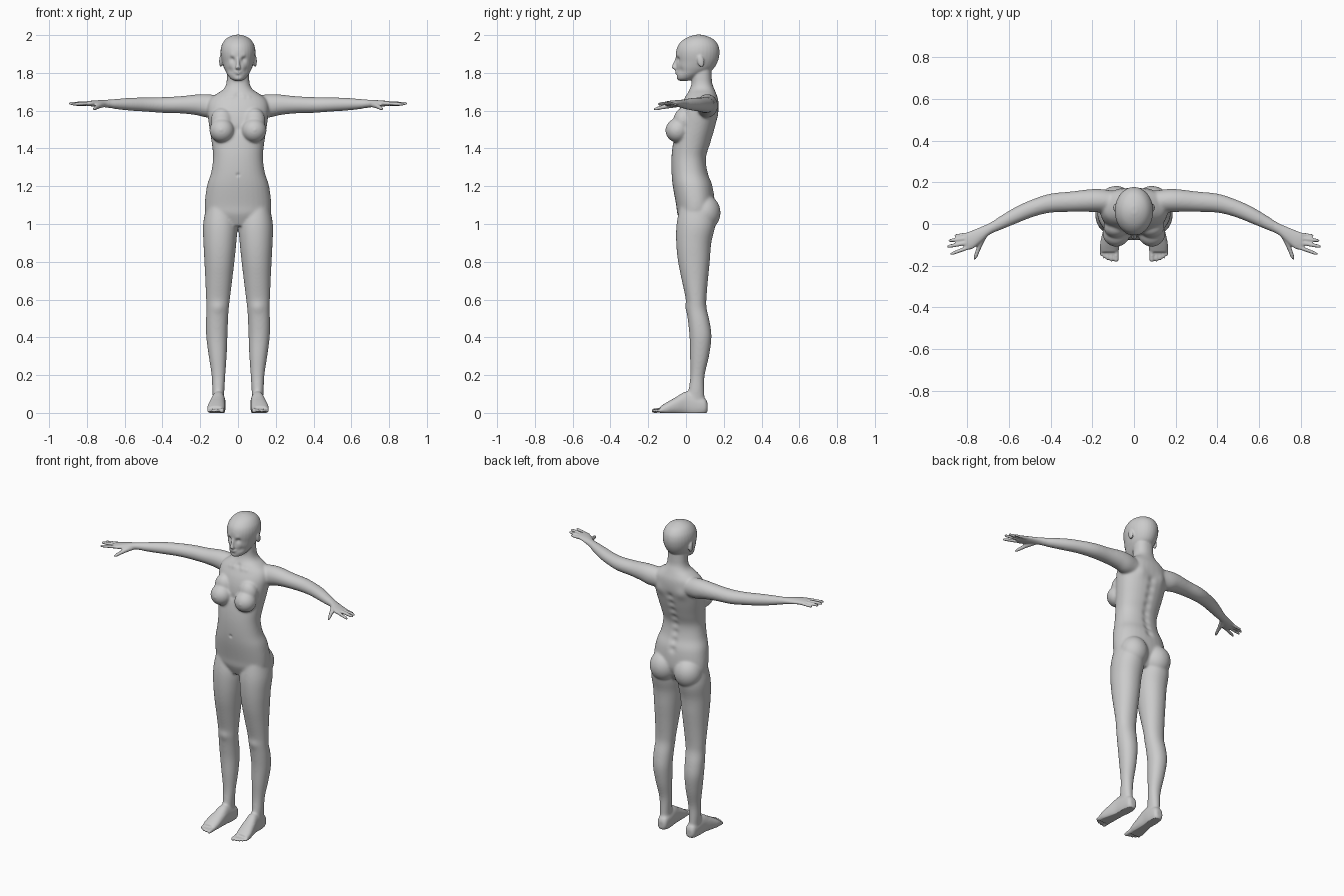
import bpy, bmesh, math
from mathutils import Vector, Matrix

bm = bmesh.new()
AXES = {'X': (Vector((0, 1, 0)), Vector((0, 0, 1))),
        'Y': (Vector((1, 0, 0)), Vector((0, 0, 1))),
        'Z': (Vector((1, 0, 0)), Vector((0, 1, 0)))}


def smooth_rows(rows, steps=4):
    """Catmull-Rom interpolation of section rows."""
    out = []
    for i in range(len(rows) - 1):
        p = [rows[max(0, i - 1)], rows[i], rows[i + 1], rows[min(len(rows) - 1, i + 2)]]
        for s in range(steps):
            t = s / steps
            out.append([0.5 * (2 * b + (c - a) * t + (2 * a - 5 * b + 4 * c - d) * t * t
                               + (3 * b - a - 3 * c + d) * t ** 3) for a, b, c, d in zip(*p)])
    return out + [list(rows[-1])]


def loft(rows, axis, mirror=False, power=2.0, n=32):
    """Skin closed sections; each row is centre x, y, z and two radii."""
    side, up = AXES[axis]
    for sx in ((1, -1) if mirror else (1,)):
        rings = []
        for x, y, z, r1, r2 in smooth_rows(rows):
            ring = []
            for k in range(n):
                a = math.tau * k / n
                c, s = math.cos(a), math.sin(a)
                c = math.copysign(abs(c) ** (2 / power), c)
                s = math.copysign(abs(s) ** (2 / power), s)
                p = Vector((x, y, z)) + side * (c * r1) + up * (s * r2)
                ring.append(bm.verts.new((p.x * sx, p.y, p.z)))
            rings.append(ring)
        for a, b in zip(rings, rings[1:]):
            for k in range(n):
                bm.faces.new((a[k], a[(k + 1) % n], b[(k + 1) % n], b[k]))
        bm.faces.new(rings[0])
        bm.faces.new(rings[-1])


def blob(c, r, mirror=True, tilt=0.0):
    """Ellipsoid, optionally mirrored and tilted about x."""
    for sx in ((1, -1) if mirror else (1,)):
        m = (Matrix.Translation((c[0] * sx, c[1], c[2])) @ Matrix.Rotation(tilt, 4, 'X')
             @ Matrix.Diagonal((*r, 1)))
        bmesh.ops.create_uvsphere(bm, u_segments=32, v_segments=20, radius=1, matrix=m)


def digit(a, b, r, axis):
    """Round-ended finger or toe from a to b."""
    a, b = Vector(a), Vector(b)
    loft([(*a.lerp(b, t), r * k, r * k) for t, k in
          ((0, 1), (.4, 1), (.75, .92), (.93, .78), (1, .35))], axis, True, n=16)


def fb(rows):
    """z, front y, back y, half width -> central section rows."""
    return [(0, (f + b) / 2, z, w, (b - f) / 2) for z, f, b, w in rows]


# torso and neck
loft(fb([(.99, -.02, .11, .08), (1.05, -.045, .14, .162), (1.10, -.052, .152, .176),
         (1.20, -.07, .142, .165), (1.27, -.077, .117, .143), (1.35, -.077, .108, .132),
         (1.42, -.07, .128, .138), (1.50, -.055, .152, .150), (1.57, -.045, .168, .160),
         (1.62, -.03, .173, .163), (1.66, -.01, .170, .15), (1.69, .005, .16, .112),
         (1.715, .02, .15, .076), (1.75, .03, .138, .061), (1.82, .03, .135, .058)]),
     'Z', power=2.25)

# breasts and buttocks
blob((.085, -.045, 1.495), (.066, .064, .064))
blob((.085, -.015, 1.545), (.06, .052, .07))
blob((.086, .098, 1.06), (.086, .085, .095))

# head
loft(fb([(1.756, -.036, .0, .016), (1.768, -.048, .045, .038), (1.79, -.051, .09, .056),
         (1.81, -.050, .13, .067), (1.83, -.052, .152, .076), (1.86, -.050, .168, .085),
         (1.89, -.053, .176, .091), (1.92, -.051, .177, .092), (1.95, -.039, .169, .085),
         (1.977, -.012, .147, .067), (1.993, .02, .115, .043), (2.002, .05, .085, .014)]), 'Z')

# nose, lips and ears
loft([(0, -.042, 1.885, .008, .012), (0, -.052, 1.86, .008, .012),
      (0, -.060, 1.838, .011, .013), (0, -.061, 1.826, .014, .014),
      (0, -.054, 1.818, .010, .008)], 'Z')
blob((0, -.044, 1.806), (.023, .014, .006), False)
blob((0, -.043, 1.797), (.020, .014, .006), False)
blob((.091, .078, 1.862), (.009, .018, .032), True, .2)

# legs
legs = [(1.10, .165, .03, -.03, .14), (1.0, .185, .004, -.05, .155), (.90, .183, .009, -.052, .134),
        (.80, .178, .019, -.042, .126), (.70, .173, .031, -.022, .116), (.60, .169, .043, -.001, .108),
        (.55, .167, .049, .002, .110), (.48, .170, .053, .011, .126), (.40, .168, .056, .019, .135),
        (.30, .155, .060, .021, .122), (.20, .140, .067, .023, .099), (.12, .136, .072, .013, .097),
        (.06, .132, .074, .0, .10)]
loft([((o + i) / 2, (f + b) / 2, z, (o - i) / 2, (b - f) / 2) for z, o, i, f, b in legs],
     'Z', True, 2.1)

# feet and toes
loft([(.100, .114, .03, .018, .022), (.100, .098, .035, .032, .045), (.101, .05, .04, .036, .06),
      (.104, 0, .050, .037, .064), (.110, -.05, .038, .043, .048), (.116, -.10, .024, .047, .033),
      (.118, -.135, .015, .042, .020)], 'Y', True, 2.3)
for x, x2, y, r in ((.086, .085, -.182, .0135), (.107, .108, -.180, .010), (.124, .127, -.174, .0095),
                    (.139, .143, -.165, .009), (.152, .157, -.152, .009)):
    digit((x, -.10, .016), (x2, y, .011), r, 'Y')

# arms and palms
loft([(.08, .105, 1.622, .05, .055), (.16, .112, 1.625, .056, .062), (.22, .112, 1.631, .054, .055),
      (.30, .107, 1.631, .049, .046), (.40, .100, 1.630, .046, .042), (.48, .078, 1.632, .043, .038),
      (.56, .045, 1.634, .041, .035), (.64, .005, 1.635, .034, .028), (.69, -.022, 1.637, .028, .021),
      (.73, -.048, 1.638, .036, .018), (.775, -.075, 1.638, .045, .015),
      (.808, -.083, 1.638, .040, .011)], 'X', True)

# fingers and thumbs
for a, b, r in (((.78, -.047, 1.635), (.862, -.056, 1.630), .0085),
                ((.78, -.066, 1.639), (.890, -.080, 1.636), .0095),
                ((.78, -.086, 1.640), (.897, -.109, 1.638), .0100),
                ((.77, -.104, 1.639), (.882, -.145, 1.634), .0098)):
    digit(a, b, r, 'X')
loft([(.715, -.05, 1.632, .016, .015), (.735, -.09, 1.626, .015, .014),
      (.748, -.125, 1.618, .011, .011), (.759, -.155, 1.611, .010, .009),
      (.765, -.172, 1.607, .004, .004)], 'Y', True, n=16)

# fuse every part into one skin
bmesh.ops.recalc_face_normals(bm, faces=bm.faces)
mesh = bpy.data.meshes.new("body")
bm.to_mesh(mesh)
bm.free()
body = bpy.data.objects.new("body", mesh)
bpy.context.collection.objects.link(body)
mod = body.modifiers.new("fuse", 'REMESH')
mod.mode = 'VOXEL'
mod.voxel_size = .005
fused = bpy.data.meshes.new_from_object(body.evaluated_get(bpy.context.evaluated_depsgraph_get()))
body.modifiers.clear()

bm = bmesh.new()
bm.from_mesh(fused)


def relax(verts, times):
    for _ in range(times):
        bmesh.ops.smooth_vert(bm, verts=verts, factor=.5, use_axis_x=True,
                              use_axis_y=True, use_axis_z=True)


relax([v for v in bm.verts if .07 < v.co.z < 1.765 and abs(v.co.x) < .68], 11)
bm.normal_update()

# sculpted bumps and hollows: x, y, z, radius, height
marks = [(.032, -.042, 1.871, .013, -.011), (.032, -.035, 1.868, .008, .004),
         (.030, -.047, 1.892, .014, .003), (0, -.05, 1.784, .009, -.004),
         (.045, -.03, 1.815, .018, -.004), (0, -.077, 1.26, .008, -.008),
         (.090, -.108, 1.498, .007, .003), (.075, .160, 1.58, .035, .007),
         (0, -.045, 1.50, .02, -.006), (.105, .0, .56, .028, .005),
         (.085, .078, 1.47, .0, 0), (0, .01, 1.685, .014, -.006)]
marks += [(0, y, z, .022, -.008) for z, y in
          ((1.20, .142), (1.25, .124), (1.30, .112), (1.35, .108), (1.40, .12),
           (1.45, .138), (1.50, .152), (1.55, .165))]
marks += [(.03 + .03 * i, .0 - .003 * i, 1.672 + .002 * i, .012, .003) for i in range(4)]
marks = [m for m in marks if m[3] > 0]
marks += [(-m[0], *m[1:]) for m in marks if m[0] > 0]
shift = {}
for x, y, z, r, h in marks:
    c = Vector((x, y, z))
    for v in bm.verts:
        if abs(v.co.z - z) < 3 * r:
            d = (v.co - c).length_squared
            if d < 9 * r * r:
                shift[v] = shift.get(v, 0) + h * math.exp(-d / (r * r))
for v, h in shift.items():
    v.co += v.normal * h

# final softening and flat soles
relax(bm.verts[:], 2)
for v in bm.verts:
    v.co.z = max(v.co.z, 0)
for f in bm.faces:
    f.smooth = True
bm.to_mesh(mesh)
bm.free()
bpy.data.meshes.remove(fused)
